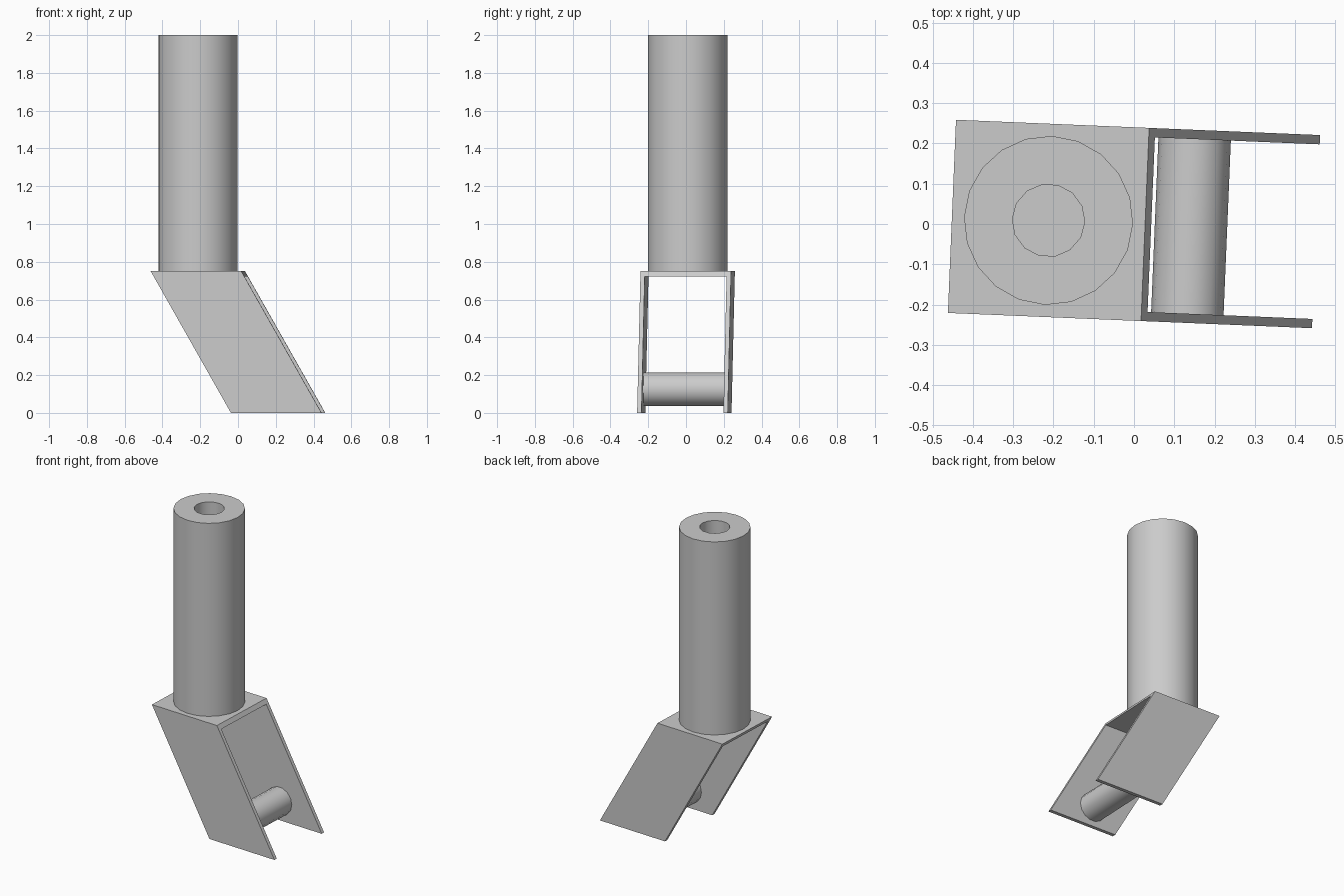
import bpy, bmesh, math
from mathutils import Matrix

if "Cube" in bpy.data.objects:
    bpy.data.objects.remove(bpy.data.objects["Cube"])

HALF = 0.24       # half length and half width of the fork
TOP = 0.75        # height of the fork
WALL = 0.023      # leg thickness
CROWN = 0.027     # crown plate thickness
LEAN = 0.425      # forward offset of the fork from top to bottom
TURN = Matrix.Rotation(math.radians(-2.4), 4, "Z")

grey = bpy.data.materials.new("plain_grey")
grey.use_nodes = True
grey.diffuse_color = (0.6, 0.6, 0.6, 1)
grey.node_tree.nodes["Principled BSDF"].inputs["Base Color"].default_value = (0.6, 0.6, 0.6, 1)


def centre(z):
    """Middle of the leaning fork at a given height."""
    return LEAN * (0.5 - z / TOP)


def finish(name, bm, smooth=False):
    bmesh.ops.recalc_face_normals(bm, faces=bm.faces)
    bm.transform(TURN)
    mesh = bpy.data.meshes.new(name)
    bm.to_mesh(mesh)
    bm.free()
    mesh.materials.append(grey)
    obj = bpy.data.objects.new(name, mesh)
    bpy.context.collection.objects.link(obj)
    if smooth:
        bpy.ops.object.select_all(action="DESELECT")
        obj.select_set(True)
        bpy.context.view_layer.objects.active = obj
        bpy.ops.object.shade_smooth_by_angle(angle=math.radians(30))


# Fork: upside-down U profile swept along x and sheared forward
bm = bmesh.new()
inner = HALF - WALL
profile = [(-HALF, 0), (-HALF, TOP), (HALF, TOP), (HALF, 0),
           (inner, 0), (inner, TOP - CROWN), (-inner, TOP - CROWN), (-inner, 0)]
back, front = [[bm.verts.new((centre(z) + side * HALF, y, z)) for y, z in profile]
               for side in (-1, 1)]
count = len(profile)
for i in range(count):
    j = (i + 1) % count
    bm.faces.new((back[i], back[j], front[j], front[i]))
for ring in (back, front):
    # two legs and the crown between them
    for ids in ((0, 1, 6, 7), (1, 2, 5, 6), (2, 3, 4, 5)):
        bm.faces.new([ring[k] for k in ids])
finish("fork", bm)

# Stem: hollow tube standing on the fork crown
bm = bmesh.new()
rims = []
for radius, sides in ((0.21, 20), (0.09, 14)):
    low, high = [[bm.verts.new((centre(TOP) + radius * math.cos(math.tau * i / sides),
                                radius * math.sin(math.tau * i / sides), z))
                  for i in range(sides)] for z in (TOP, 2)]
    for i in range(sides):
        j = (i + 1) % sides
        bm.faces.new((low[i], low[j], high[j], high[i]))
        rims.append(bm.edges.get((high[i], high[j])))
bmesh.ops.triangle_fill(bm, edges=rims, use_beauty=True)
finish("stem", bm, True)

# Axle: rod between the two fork legs
bm = bmesh.new()
height = 0.125
bmesh.ops.create_cone(bm, cap_ends=True, segments=14, radius1=0.09, radius2=0.09,
                      depth=2 * inner,
                      matrix=Matrix.Translation((centre(height), 0, height))
                      @ Matrix.Rotation(math.pi / 2, 4, "X")
                      @ Matrix.Rotation(math.pi / 2, 4, "Z"))
finish("axle", bm, True)
